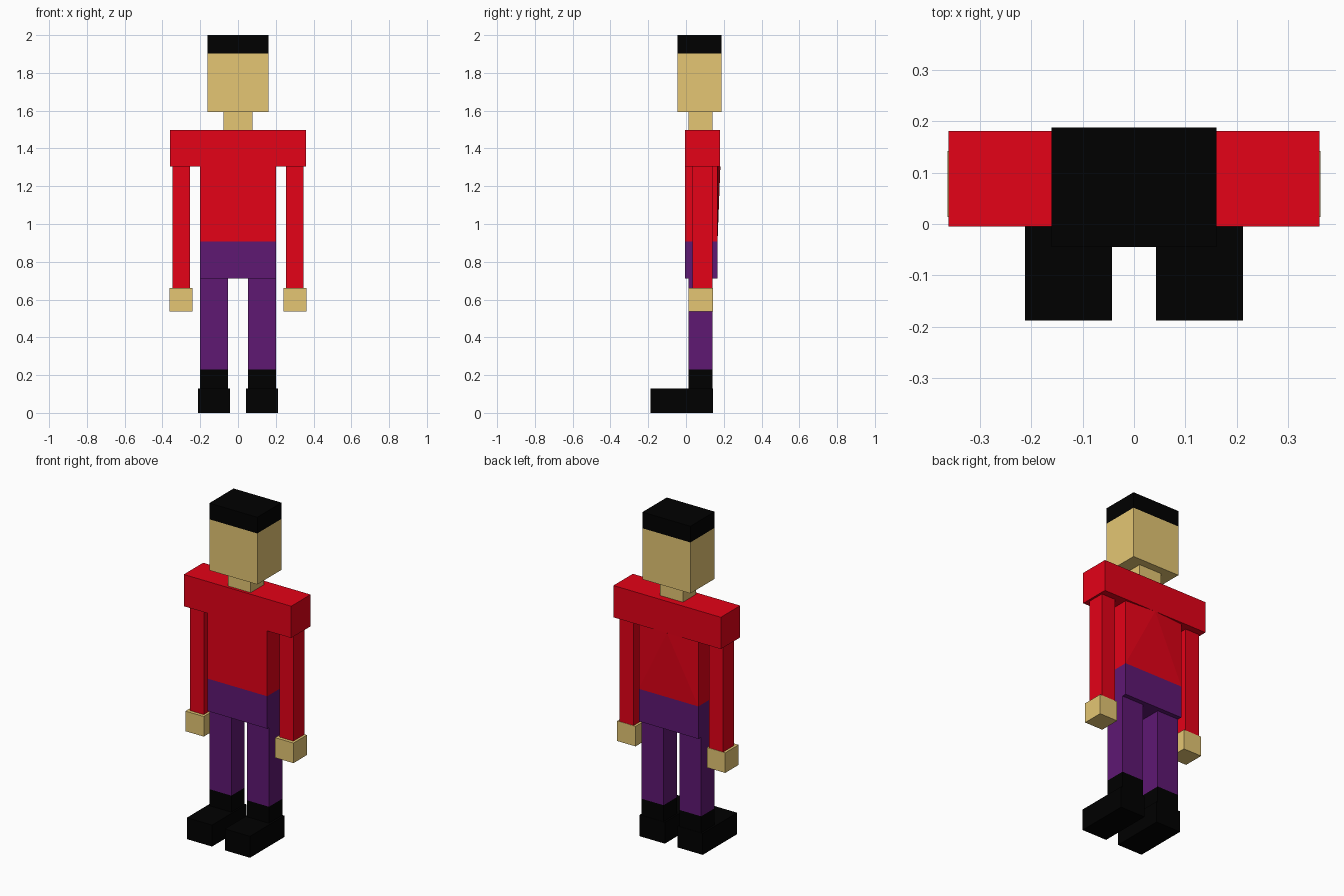
import bpy
import bmesh

if "Cube" in bpy.data.objects:
    bpy.data.objects.remove(bpy.data.objects["Cube"])


def material(name, rgb):
    mat = bpy.data.materials.new(name)
    mat.diffuse_color = (*rgb, 1.0)
    mat.use_nodes = True
    mat.node_tree.nodes["Principled BSDF"].inputs["Base Color"].default_value = mat.diffuse_color
    return mat


RED = material("red_shirt", (0.78, 0.0005, 0.0086))
SKIN = material("tan_skin", (0.78, 0.565, 0.174))
PURPLE = material("purple_trousers", (0.112, 0.0091, 0.171))
BLACK = material("black", (0.0, 0.0, 0.0))


def box(name, mat, x, y, z, bulge=None):
    """Box from (min, max) ranges; bulge pushes out the middle of the top back edge."""
    bm = bmesh.new()
    bmesh.ops.create_cube(bm, size=1.0)
    for v in bm.verts:
        i, j, k = (int(c > 0) for c in v.co)
        v.co = (x[i], y[j], z[k])
    if bulge is not None:
        edge = next(e for e in bm.edges
                    if all(v.co.y == max(w.co.y for w in bm.verts)
                           and v.co.z == max(w.co.z for w in bm.verts) for v in e.verts))
        new = bmesh.ops.subdivide_edges(bm, edges=[edge], cuts=1)["geom_inner"]
        for v in (g for g in new if isinstance(g, bmesh.types.BMVert)):
            v.co.y = bulge
        bmesh.ops.triangulate(bm, faces=[f for f in bm.faces if len(f.verts) > 4])
    mesh = bpy.data.meshes.new(name)
    bm.to_mesh(mesh)
    bm.free()
    mesh.materials.append(mat)
    obj = bpy.data.objects.new(name, mesh)
    bpy.context.collection.objects.link(obj)
    return obj


def pair(name, mat, x, y, z):
    """Matching boxes on the left and right sides."""
    box("right_" + name, mat, (-x[1], -x[0]), y, z)
    box("left_" + name, mat, x, y, z)


# Head and neck
box("hair", BLACK, (-0.161, 0.161), (-0.045, 0.188), (1.902, 2.0))
box("head", SKIN, (-0.161, 0.161), (-0.045, 0.188), (1.592, 1.902))
box("neck", SKIN, (-0.077, 0.077), (0.012, 0.14), (1.498, 1.592))

# Body: the upper back swells slightly in the middle
box("shoulders", RED, (-0.361, 0.361), (-0.005, 0.181), (1.305, 1.498))
box("torso", RED, (-0.2, 0.2), (-0.005, 0.167), (0.908, 1.305), 0.182)
box("hips", PURPLE, (-0.2, 0.2), (-0.005, 0.167), (0.711, 0.908))

# Arms and hands
pair("arm", RED, (0.254, 0.348), (0.034, 0.14), (0.66, 1.305))
pair("hand", SKIN, (0.24, 0.363), (0.014, 0.142), (0.538, 0.66))

# Legs, boot shafts and shoes
pair("leg", PURPLE, (0.053, 0.2), (0.012, 0.14), (0.23, 0.711))
pair("boot_shaft", BLACK, (0.053, 0.2), (0.012, 0.14), (0.13, 0.23))
pair("shoe", BLACK, (0.043, 0.212), (-0.188, 0.142), (0.0, 0.13))
